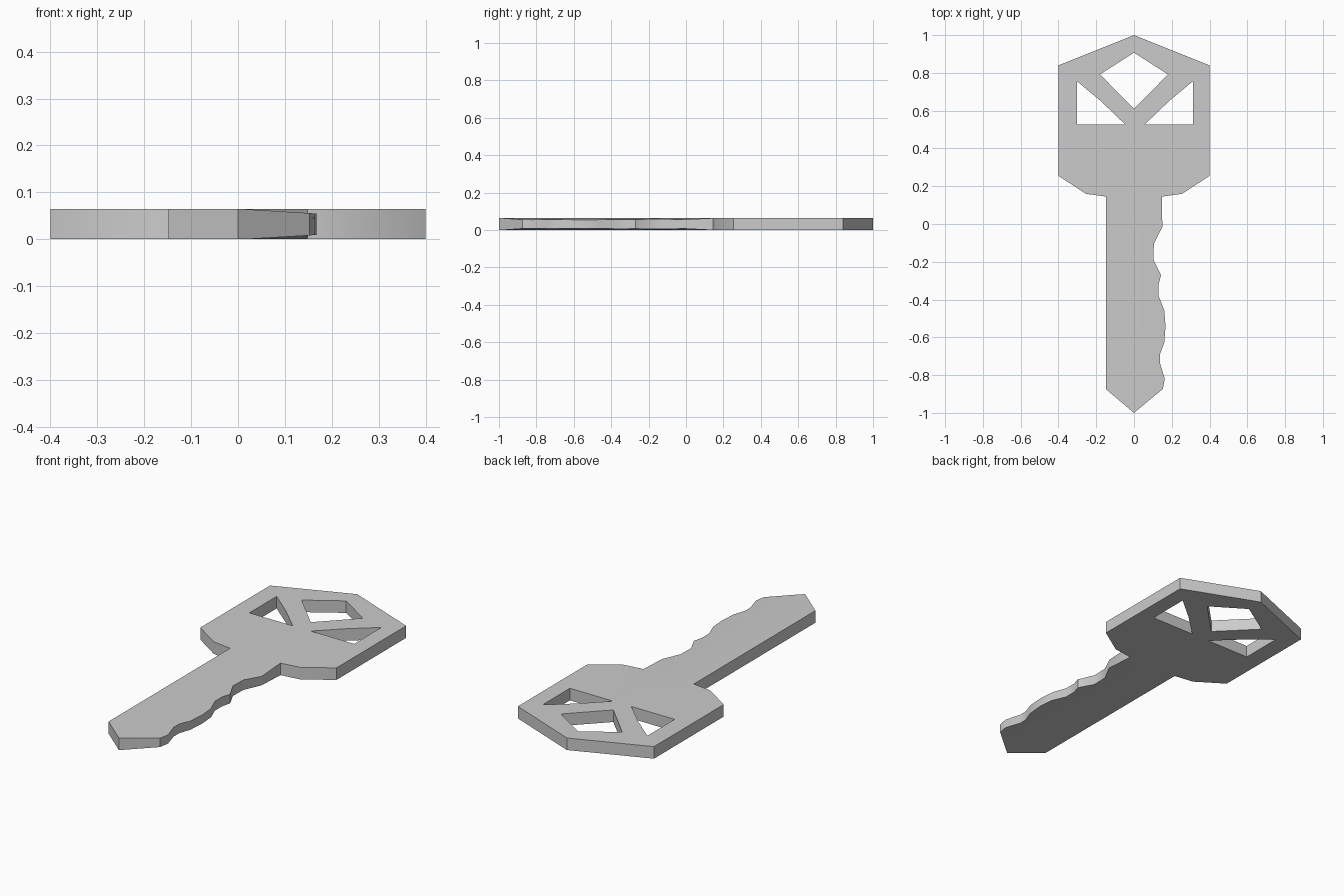
import bpy, bmesh
from mathutils import Vector

if "Cube" in bpy.data.objects:
    bpy.data.objects.remove(bpy.data.objects["Cube"])

T = 0.064       # thickness
SPINE = 0.015   # x where the cut side of the blade starts to thin

# Outline: half of the head is mirrored, the blade is plain left and notched right
head = [(0.4, 0.84), (0.4, 0.255), (0.255, 0.16), (0.148, 0.145)]
notches = [(0.15, -0.016), (0.105, -0.105), (0.103, -0.19), (0.143, -0.27),
           (0.13, -0.32), (0.13, -0.38), (0.16, -0.455), (0.167, -0.54),
           (0.16, -0.63), (0.137, -0.69), (0.137, -0.735), (0.163, -0.82),
           (0.153, -0.873)]
outline = ([(0, 1)] + head + notches + [(0, -1), (-0.148, -0.875)]
           + [(-x, y) for x, y in reversed(head)])

# Holes in the head
diamond = [(0, 0.907), (0.18, 0.792), (0, 0.61), (-0.18, 0.792)]
left = [(-0.303, 0.757), (-0.303, 0.528), (-0.048, 0.528), (-0.175, 0.65)]
right = [(0.01 - x, y) for x, y in left]

bm = bmesh.new()
for loop in (outline, diamond, left, right):
    vs = [bm.verts.new((x, y, 0)) for x, y in loop]
    for a, b in zip(vs, vs[1:] + vs[:1]):
        bm.edges.new((a, b))
bmesh.ops.triangle_fill(bm, edges=bm.edges[:], use_beauty=True, normal=(0, 0, 1))

# Split along the shoulder and spine so the thinning stays on the blade
for co, no in (((0, 0.145, 0), (0, 1, 0)), ((SPINE, 0, 0), (1, 0, 0))):
    geom = bm.verts[:] + bm.edges[:] + bm.faces[:]
    bmesh.ops.bisect_plane(bm, geom=geom, dist=1e-5, plane_co=co, plane_no=no)

# Thicken, then thin the notched side
ext = bmesh.ops.extrude_face_region(bm, geom=bm.faces[:], use_keep_orig=True)
top = [g for g in ext["geom"] if isinstance(g, bmesh.types.BMVert)]
bmesh.ops.translate(bm, verts=top, vec=Vector((0, 0, T)))
for v in bm.verts:
    if v.co.x > SPINE and v.co.y < 0.14:
        inset = 0.06 * (v.co.x - SPINE)
        v.co.z += inset if v.co.z < T / 2 else -inset
bmesh.ops.recalc_face_normals(bm, faces=bm.faces[:])

mesh = bpy.data.meshes.new("key")
bm.to_mesh(mesh)
bm.free()
key = bpy.data.objects.new("key", mesh)
bpy.context.collection.objects.link(key)
bpy.context.view_layer.objects.active = key
key.select_set(True)
bpy.ops.object.shade_smooth_by_angle()
